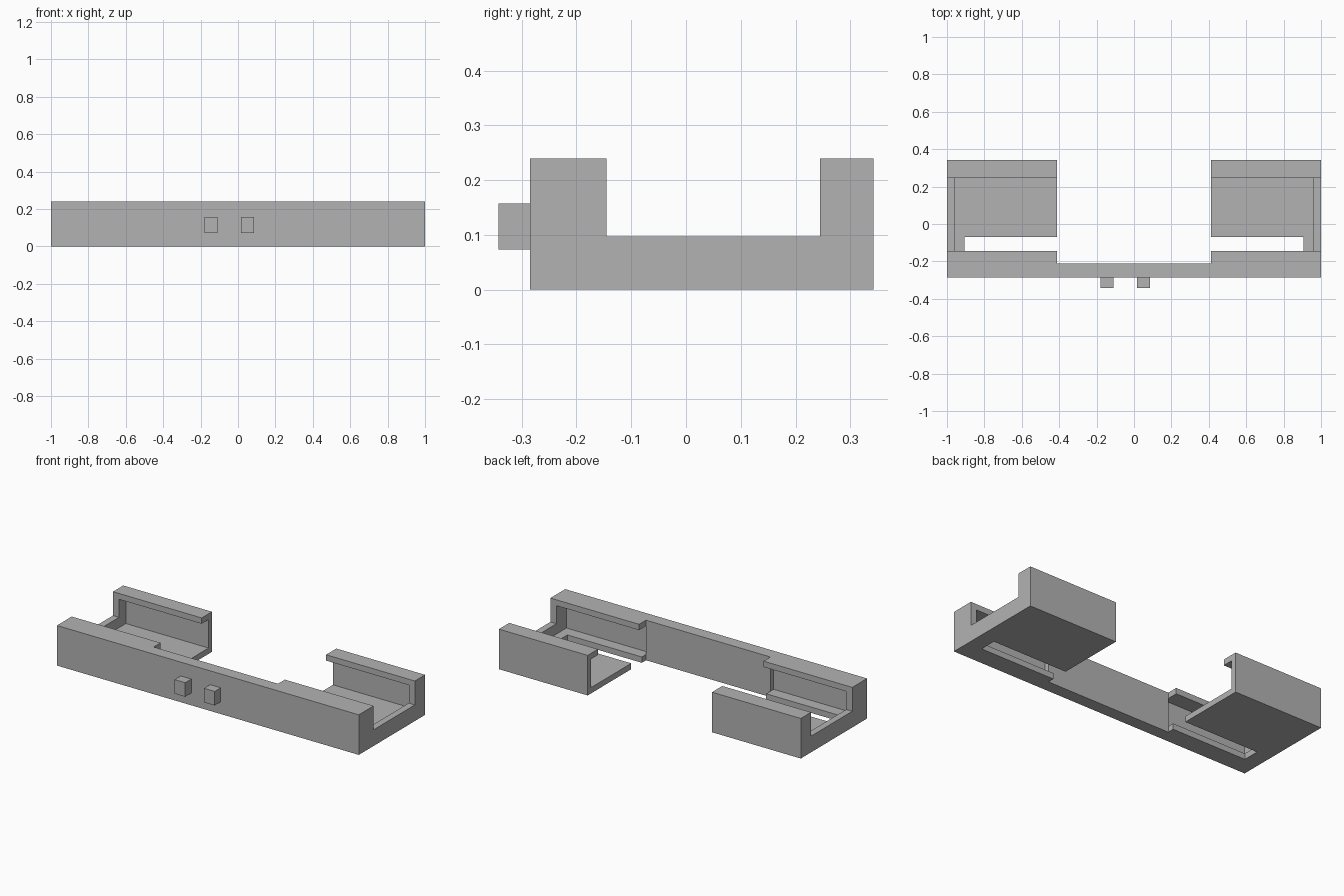
import bpy
import bmesh
from mathutils import Vector

cube = bpy.data.objects.get("Cube")
if cube:
    bpy.data.objects.remove(cube, do_unlink=True)

grey = bpy.data.materials.new("plain grey")
grey.use_nodes = True
grey.diffuse_color = (0.45, 0.45, 0.45, 1)
grey.node_tree.nodes["Principled BSDF"].inputs["Base Color"].default_value = grey.diffuse_color


def box(name, xs, ys, zs):
    """Box spanning the given x, y and z ranges."""
    low, high = (Vector(c) for c in zip(sorted(xs), ys, zs))
    bm = bmesh.new()
    bmesh.ops.create_cube(bm, size=1)
    for v in bm.verts:
        v.co = (low + high) / 2 + v.co * (high - low)
    mesh = bpy.data.meshes.new(name)
    bm.to_mesh(mesh)
    bm.free()
    mesh.materials.append(grey)
    obj = bpy.data.objects.new(name, mesh)
    bpy.context.collection.objects.link(obj)
    return obj


def cut(target, cutter):
    """Subtract the cutter, keep the clean result and remove the cutter."""
    cutter.hide_render = True
    mod = target.modifiers.new("cut", 'BOOLEAN')
    mod.operation = 'DIFFERENCE'
    mod.solver = 'EXACT'
    mod.object = cutter
    bpy.context.view_layer.update()
    graph = bpy.context.evaluated_depsgraph_get()
    result = bpy.data.meshes.new_from_object(target.evaluated_get(graph))
    target.modifiers.clear()
    target.data = result
    bpy.data.objects.remove(cutter, do_unlink=True)


HEIGHT = 0.24
FLOOR = 0.035
INNER = 0.412   # inner end of each bay
FRONT = -0.285

# Solid block that becomes the frame
frame = box("clip_frame", (-1, 1), (FRONT, 0.342), (0, HEIGHT))

# Gap between the two bays, behind the thin front wall
cut(frame, box("middle_gap", (-INNER, INNER), (-0.21, 1), (-1, 1)))

# Open trough between the front and rear lips
cut(frame, box("trough", (-2, 2), (-0.145, 0.245), (0.097, 1)))

for side in (-1, 1):
    # Undercut bay beneath the lips, stopped by the low outer rail
    cut(frame, box("bay", (side * INNER, side * 0.96), (-0.24, 0.31), (FLOOR, HEIGHT - FLOOR)))
    # Slot through the floor
    cut(frame, box("slot", (side * INNER, side * 0.905), (-0.17, -0.07), (-1, 0.1)))

# Two small buttons on the front wall
for name, x in (("right_button", -0.18), ("left_button", 0.015)):
    box(name, (x, x + 0.07), (-0.342, FRONT), (0.073, 0.157))
